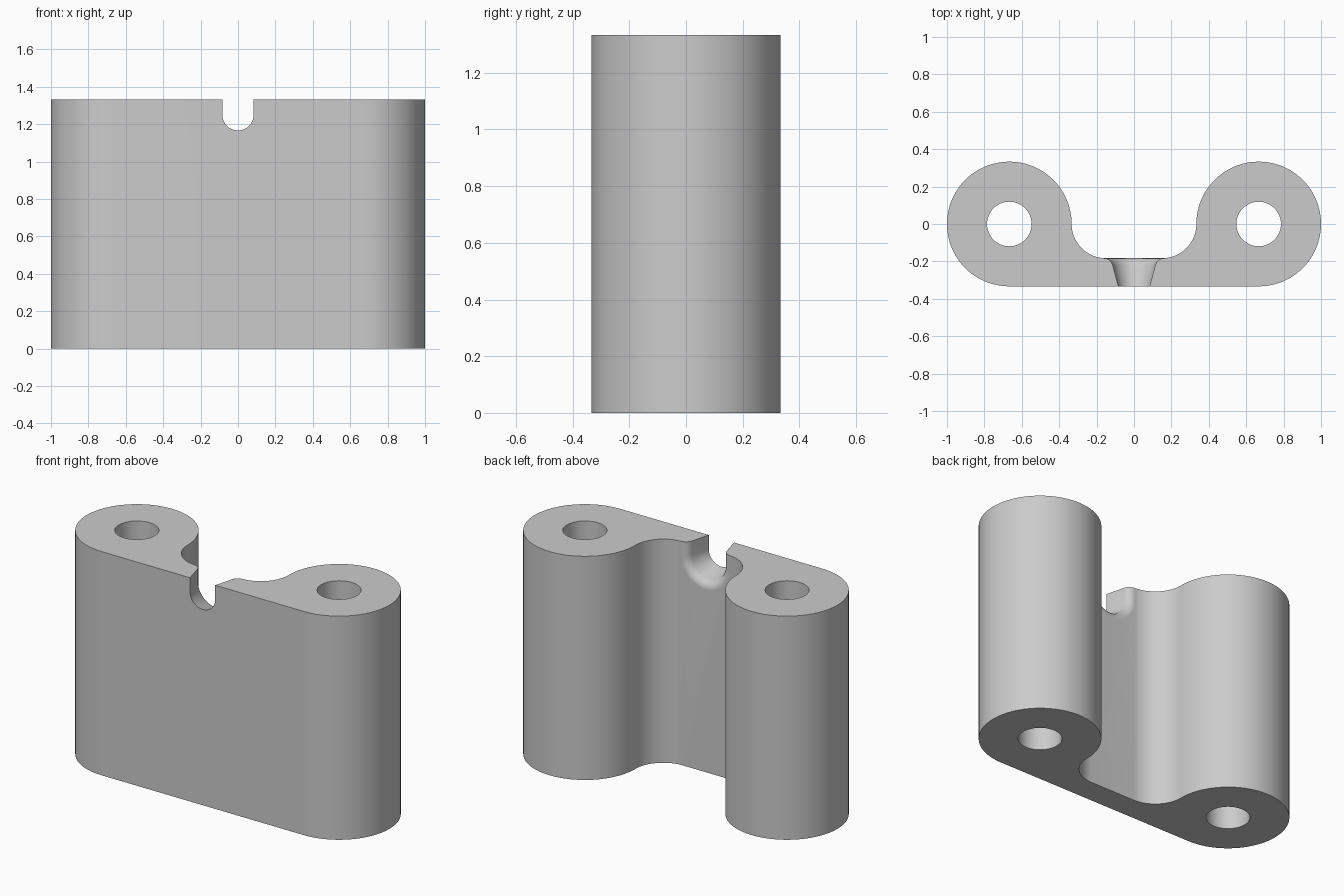
import bpy
import bmesh
from math import sin, cos, tan, pi, radians

if "Cube" in bpy.data.objects:
    bpy.data.objects.remove(bpy.data.objects["Cube"])

THIRD = 1 / 3
HEIGHT = 4 * THIRD
POST_X = 2 * THIRD
WEB_BACK = -0.183
HOLE_RADIUS = 0.119

grey = bpy.data.materials.new("plain grey")
grey.use_nodes = True
grey.diffuse_color = (0.6, 0.6, 0.6, 1)
grey.node_tree.nodes["Principled BSDF"].inputs["Base Color"].default_value = grey.diffuse_color


def arc(cx, cy, r, start, end, steps):
    angles = [radians(start + (end - start) * i / steps) for i in range(steps + 1)]
    return [(cx + r * cos(a), cy + r * sin(a)) for a in angles]


def loft(name, sections):
    """Join equal-length rings of points into a closed solid."""
    bm = bmesh.new()
    rings = [[bm.verts.new(p) for p in section] for section in sections]
    for a, b in zip(rings, rings[1:]):
        for i in range(len(a)):
            bm.faces.new((a[i - 1], a[i], b[i], b[i - 1]))
    bm.faces.new(rings[0])
    bm.faces.new(rings[-1])
    bmesh.ops.recalc_face_normals(bm, faces=bm.faces)
    mesh = bpy.data.meshes.new(name)
    bm.to_mesh(mesh)
    bm.free()
    mesh.materials.append(grey)
    obj = bpy.data.objects.new(name, mesh)
    bpy.context.collection.objects.link(obj)
    return obj


def prism(name, outline, bottom, top):
    return loft(name, [[(x, y, z) for x, y in outline] for z in (bottom, top)])


# Two round posts joined by a filleted web
half = arc(POST_X, 0, THIRD, -90, 180, 72)
half += arc(POST_X - THIRD + WEB_BACK, 0, -WEB_BACK, 0, -90, 24)[1:]
outline = half + [(-x, y) for x, y in reversed(half)]
body = prism("twin_post_body", outline, 0, HEIGHT)

# Bores through both posts
cutters = [prism("bore_cutter", arc(side * POST_X, 0, HOLE_RADIUS, 0, 354, 59), -0.1, HEIGHT + 0.1)
           for side in (-1, 1)]

# U-shaped notch, tapered and rounded outwards at the back
NOTCH_RADIUS, NOTCH_Z, ROUND, TAPER = HEIGHT / 16, 1.25, 0.05, 15
slope = tan(radians(TAPER))
tangent_y = WEB_BACK - ROUND * (1 - sin(radians(TAPER)))
tangent_r = NOTCH_RADIUS + slope * (tangent_y + THIRD)
centre_r = tangent_r + ROUND * cos(radians(TAPER))
path = [(NOTCH_RADIUS - slope * 0.05, -THIRD - 0.05)]
path += arc(centre_r, WEB_BACK - ROUND, ROUND, 180 - TAPER, 90, 12)
path.append((centre_r, WEB_BACK + 0.01))


def notch_section(r, y):
    curve = arc(0, NOTCH_Z, r, 180, 360, 32)
    return [(x, y, z) for x, z in [(-r, HEIGHT + 0.2)] + curve + [(r, HEIGHT + 0.2)]]


cutters.append(loft("notch_cutter", [notch_section(r, y) for r, y in path]))

# Cut the openings, then smooth the curved walls
bpy.ops.object.select_all(action="DESELECT")
bpy.context.view_layer.objects.active = body
body.select_set(True)
for cutter in cutters:
    cutter.hide_render = True
    mod = body.modifiers.new("opening", "BOOLEAN")
    mod.operation = "DIFFERENCE"
    mod.solver = "EXACT"
    mod.object = cutter
    bpy.ops.object.modifier_apply(modifier=mod.name)
    bpy.data.objects.remove(cutter)
bpy.ops.object.shade_smooth_by_angle(angle=radians(30))
